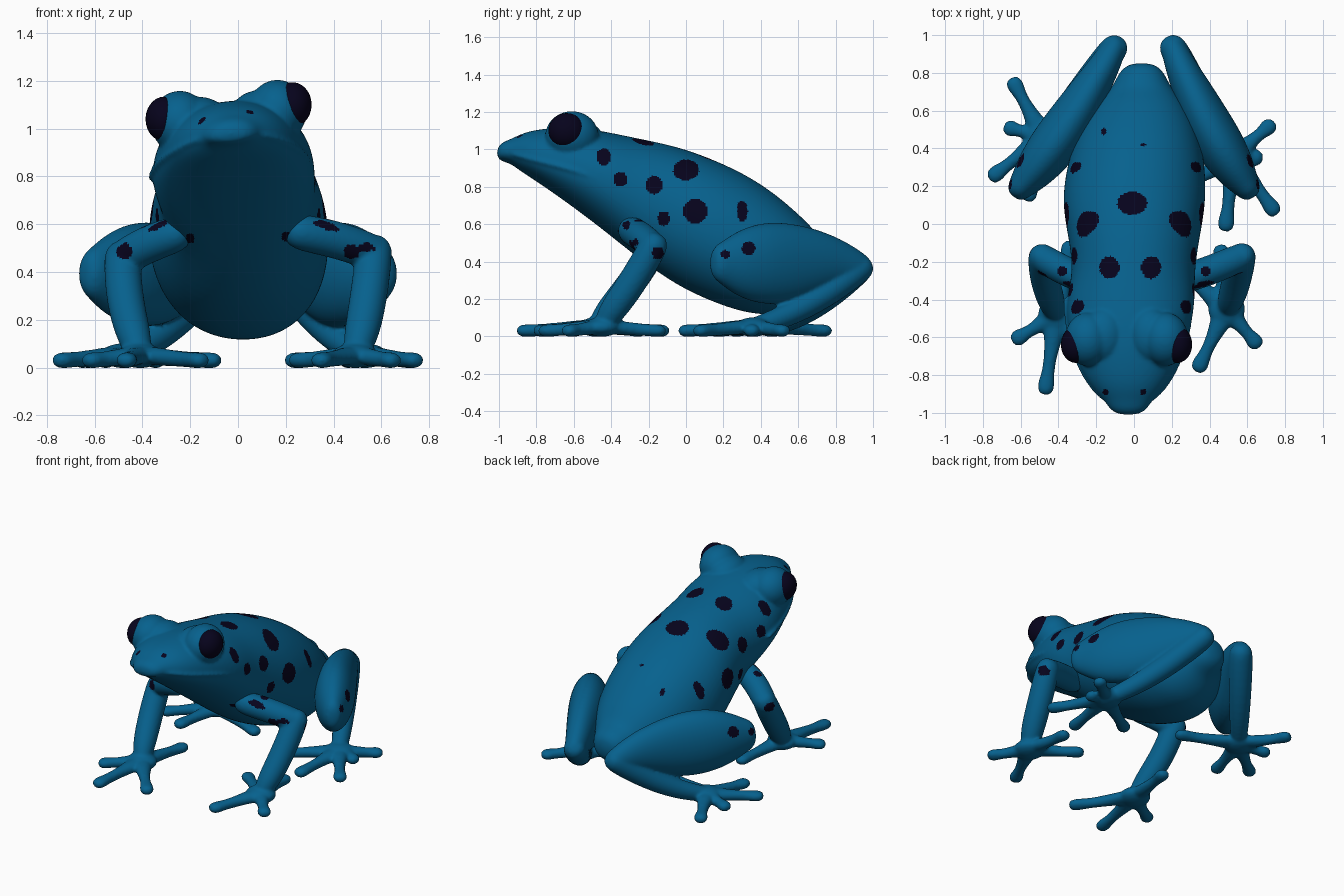
import bpy, bmesh, math
from mathutils import Vector, Matrix

cube = bpy.data.objects.get("Cube")
if cube:
    bpy.data.objects.remove(cube, do_unlink=True)


def material(name, color):
    m = bpy.data.materials.new(name)
    m.use_nodes = True
    m.diffuse_color = color
    bsdf = m.node_tree.nodes["Principled BSDF"]
    bsdf.inputs["Base Color"].default_value = color
    bsdf.inputs["Roughness"].default_value = 0.6
    return m


BLUE = material("skin_blue", (0.002, 0.12, 0.27, 1))
DARK = material("spot_dark", (0.002, 0.001, 0.012, 1))
UP = Vector((0, 0, 1))


def soft(v, power):
    return math.copysign(abs(v) ** power, v)


def tube(bm, path, axis=None, power=1.0, sides=16):
    """Closed, round-ended tube; path items are x, y, z, half width[, top, bottom]."""
    rings = []
    for p in path:
        w = p[3]
        top = p[4] if len(p) > 4 else w
        bottom = p[5] if len(p) > 5 else top
        rings.append([Vector(p[:3]), w, top, bottom])
    count = len(rings)
    for i, r in enumerate(rings):
        a, b = rings[max(i - 1, 0)][0], rings[min(i + 1, count - 1)][0]
        r.append(Vector(axis) if axis else (b - a).normalized())
    # rounded caps at both ends
    for end, sign in ((rings[0], -1), (rings[-1], 1)):
        c, w, t, b, d = end
        caps = [[c + d * sign * min(w, t) * far, w * k, t * k, b * k, d]
                for far, k in ((0.6, 0.8), (0.95, 0.4))]
        rings = caps[::-1] + rings if sign < 0 else rings + caps
    loops = []
    for c, w, t, b, d in rings:
        side = d.cross(UP).normalized()
        up = side.cross(d)
        loop = []
        for k in range(sides):
            ang = math.tau * k / sides
            s = soft(math.sin(ang), power)
            offset = side * w * soft(math.cos(ang), power) + up * s * (t if s > 0 else b)
            loop.append(bm.verts.new(c + offset))
        loops.append(loop)
    for a, b in zip(loops, loops[1:]):
        for k in range(sides):
            n = (k + 1) % sides
            bm.faces.new((a[k], a[n], b[n], b[k]))
    bm.faces.new(loops[0][::-1])
    bm.faces.new(loops[-1])


def ball(bm, center, size):
    bmesh.ops.create_uvsphere(bm, u_segments=24, v_segments=14, radius=1,
                              matrix=Matrix.Translation(center) @ Matrix.Diagonal((*size, 1)))


def paint(mesh, spots, s):
    """Dark elliptical spots, projected along one axis onto outward faces."""
    for f in mesh.polygons:
        c, n = f.center, f.normal
        views = {"side": (c.y, c.z, math.copysign(n.x, n.x * c.x)),
                 "top": (c.x * s, c.y, n.z if c.z > 0.3 else 0),
                 "front": (c.x * s, c.z, -n.y)}
        for view, a, b, ra, rb in spots:
            u, v, facing = views[view]
            if facing > 0.3 and ((u - a) / ra) ** 2 + ((v - b) / rb) ** 2 < 1:
                f.material_index = 1
                break


def finish(name, bm, spots=(), s=1):
    """Blend the pieces into one smooth skin, then paint it."""
    bmesh.ops.recalc_face_normals(bm, faces=bm.faces)
    mesh = bpy.data.meshes.new(name)
    bm.to_mesh(mesh)
    bm.free()
    ob = bpy.data.objects.new(name, mesh)
    bpy.context.collection.objects.link(ob)
    bpy.context.view_layer.objects.active = ob
    ob.modifiers.new("round", "SUBSURF").levels = 2
    skin = ob.modifiers.new("skin", "REMESH")
    skin.mode, skin.voxel_size, skin.use_smooth_shade = "VOXEL", 0.01, True
    relax = ob.modifiers.new("relax", "SMOOTH")
    relax.factor, relax.iterations = 0.5, 7
    for m in list(ob.modifiers):
        bpy.ops.object.modifier_apply(modifier=m.name)
    ob.data.materials.clear()
    ob.data.materials.append(BLUE)
    ob.data.materials.append(DARK)
    paint(ob.data, spots, s)
    return ob


def digits(bm, palm, tips):
    """Flat palm with tapering digits ending in round pads."""
    palm = Vector(palm)
    ball(bm, palm, (0.1, 0.1, 0.052))
    for x, y in tips:
        tip = Vector((x, y, 0.031))
        path = [(*palm.lerp(tip, t), w, h, 0.037) for t, w, h in
                ((0.1, 0.072, 0.047), (0.4, 0.043, 0.039), (0.72, 0.031, 0.032),
                 (0.88, 0.047, 0.034), (0.97, 0.047, 0.034))]
        tube(bm, path, sides=10)


# Body and head: y, centre x, half width, widest height, rise, drop
body = bmesh.new()
sections = [
    (-0.935, -0.03, 0.125, 0.975, 0.08, 0.05), (-0.88, -0.03, 0.185, 0.95, 0.135, 0.07),
    (-0.79, -0.03, 0.25, 0.92, 0.19, 0.095), (-0.6, -0.03, 0.32, 0.87, 0.255, 0.18),
    (-0.42, -0.02, 0.35, 0.81, 0.285, 0.26), (-0.25, 0, 0.32, 0.74, 0.32, 0.33),
    (-0.05, 0, 0.355, 0.64, 0.38, 0.37), (0.12, 0, 0.385, 0.56, 0.4, 0.37),
    (0.3, 0.01, 0.37, 0.48, 0.4, 0.355), (0.45, 0.02, 0.335, 0.43, 0.355, 0.32),
    (0.57, 0.03, 0.28, 0.4, 0.285, 0.28), (0.67, 0.04, 0.21, 0.39, 0.2, 0.21),
    (0.73, 0.04, 0.15, 0.38, 0.13, 0.14)]
tube(body, [(cx, y, z, w, t, b) for y, cx, w, z, t, b in sections],
     axis=(0, 1, 0), power=0.94, sides=24)

# Lip ridge, one strand along each side of the mouth
half_lip = [(0.335, -0.4, 0.805), (0.32, -0.6, 0.87), (0.245, -0.79, 0.92),
            (0.18, -0.88, 0.95), (0.115, -0.94, 0.972), (0.03, -0.972, 0.977)]
for s in (1, -1):
    tube(body, [(s * x - 0.03, y, z, 0.014) for x, y, z in half_lip], sides=8)

# Slight sideways tilt of the head
for v in body.verts:
    v.co.z += 0.07 * (v.co.x + 0.03) * max(0, min(1, (-0.3 - v.co.y) / 0.2))

# Brow bulges and eyeballs
crown = Vector((-0.03, -0.56, 1.03))
for side, brow, eye in (("left", (0.165, -0.61, 1.073), (0.228, -0.638, 1.1)),
                        ("right", (-0.243, -0.61, 1.027), (-0.307, -0.638, 1.04))):
    ball(body, brow, (0.125, 0.145, 0.132))
    ball(body, Vector(brow).lerp(crown, 0.4), (0.12, 0.15, 0.105))
    bm = bmesh.new()
    ball(bm, eye, (0.08, 0.098, 0.094))
    mesh = bpy.data.meshes.new(side + "_eye")
    bm.to_mesh(mesh)
    bm.free()
    mesh.materials.append(DARK)
    mesh.shade_smooth()
    bpy.context.collection.objects.link(bpy.data.objects.new(side + "_eye", mesh))

finish("body", body, [
    ("side", 0, 0.89, 0.07, 0.055), ("side", 0.05, 0.67, 0.065, 0.065),
    ("side", -0.17, 0.81, 0.045, 0.05), ("side", -0.44, 0.96, 0.04, 0.045),
    ("side", -0.35, 0.84, 0.035, 0.04), ("side", -0.12, 0.63, 0.032, 0.04),
    ("side", 0.3, 0.67, 0.03, 0.055), ("top", -0.01, 0.11, 0.08, 0.06),
    ("top", -0.13, -0.23, 0.052, 0.06), ("top", 0.09, -0.23, 0.052, 0.06),
    ("top", -0.15, -0.89, 0.016, 0.016), ("top", 0.05, -0.89, 0.016, 0.016),
    ("top", -0.16, 0.49, 0.014, 0.02), ("top", 0.05, 0.42, 0.012, 0.01),
    ("front", 0.2, 0.55, 0.02, 0.02), ("front", -0.2, 0.54, 0.02, 0.02)])

# Front limbs: shoulder, upper arm, elbow, forearm, wrist, palm, finger tips
arms = {
    "left": [(0.27, -0.29, 0.565), (0.42, -0.24, 0.535), (0.57, -0.175, 0.48),
             (0.545, -0.29, 0.28), (0.515, -0.4, 0.13), (0.49, -0.45, 0.05),
             [(0.65, -0.635), (0.34, -0.765), (0.24, -0.24), (0.46, -0.13)]],
    "right": [(-0.27, -0.29, 0.555), (-0.385, -0.24, 0.515), (-0.485, -0.18, 0.455),
              (-0.475, -0.29, 0.28), (-0.435, -0.42, 0.13), (-0.41, -0.48, 0.05),
              [(-0.625, -0.61), (-0.47, -0.885), (-0.15, -0.79), (-0.34, -0.11)]]}
for side, (shoulder, upper, elbow, fore, wrist, palm, tips) in arms.items():
    bm = bmesh.new()
    tube(bm, [(*shoulder, 0.08), (*upper, 0.08), (*elbow, 0.078)])
    tube(bm, [(*elbow, 0.08), (*fore, 0.08), (*wrist, 0.076), (*palm, 0.05)])
    digits(bm, palm, tips)
    finish(side + "_front_limb", bm, [
        ("front", 0.475, 0.485, 0.035, 0.03), ("side", -0.15, 0.445, 0.032, 0.034),
        ("side", -0.32, 0.6, 0.02, 0.03), ("side", -0.27, 0.5, 0.016, 0.022),
        ("top", 0.38, -0.25, 0.026, 0.026)], 1 if side == "left" else -1)

# Hind limbs: folded thigh and shank, lower leg, webless foot
folded = [(0.595, 0.2, 0.395, 0.075, 0.12), (0.535, 0.28, 0.39, 0.11, 0.18),
          (0.45, 0.4, 0.39, 0.135, 0.225), (0.355, 0.55, 0.39, 0.13, 0.225),
          (0.27, 0.71, 0.4, 0.105, 0.175), (0.205, 0.83, 0.39, 0.085, 0.125),
          (0.16, 0.925, 0.36, 0.07, 0.09)]
feet = {
    "left": (1, (0.53, 0.36, 0.05),
             [(0.725, 0.525), (0.655, 0.35), (0.745, 0.065), (0.485, -0.02), (0.22, 0.17)]),
    "right": (-1, (-0.48, 0.46, 0.05),
              [(-0.64, 0.755), (-0.665, 0.51), (-0.75, 0.25), (-0.56, 0.14), (-0.09, 0.33)])}
for side, (s, palm, tips) in feet.items():
    bm = bmesh.new()
    leaf = [(s * x + 0.07 * (y - 0.2), y, z, w, h) for x, y, z, w, h in folded]
    tube(bm, leaf)
    ankle, foot = Vector(leaf[-1][:3]), Vector(palm)
    lower = []
    for t, sag, r in ((0, 0, 0.08), (0.35, 0.04, 0.074), (0.7, 0.04, 0.064), (1, 0, 0.05)):
        lower.append((*(ankle.lerp(foot, t) - UP * sag), r))
    tube(bm, lower)
    digits(bm, palm, tips)
    finish(side + "_hind_limb", bm, [
        ("side", 0.335, 0.47, 0.036, 0.036), ("side", 0.21, 0.44, 0.025, 0.022)], s)
